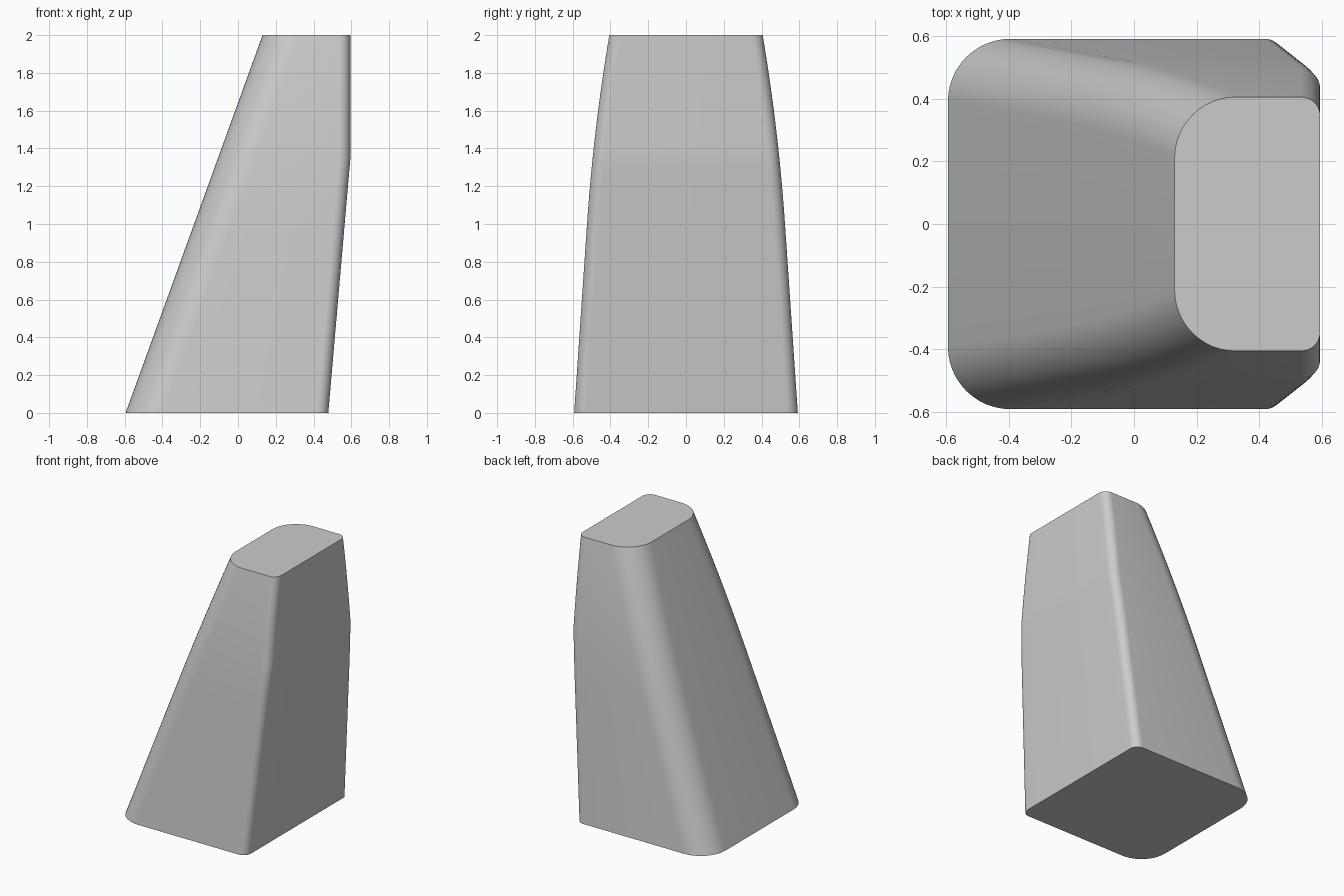
import bpy
import bmesh
from math import cos, sin, pi

cube = bpy.data.objects.get("Cube")
if cube:
    bpy.data.objects.remove(cube, do_unlink=True)

HEIGHT = 2.0
KNEE = 1.35      # height where the +x wall turns vertical
ARC_STEPS = 12   # segments in each rounded corner
LEVELS = 40


def section(z):
    """Rounded rectangle at height z, with large -x and small +x corners."""
    t = z / HEIGHT
    x_min = -0.595 + 0.725 * t
    x_max = 0.478 + 0.117 * min(z / KNEE, 1)
    half = 0.592 - 0.068 * z
    if z > 1:
        half -= 0.05 * (z - 1) ** 2
    big, small = 0.2 - 0.005 * t, 0.06
    corners = [(x_max, half, small, 1, 1, 0), (x_min, half, big, -1, 1, 1),
               (x_min, -half, big, -1, -1, 2), (x_max, -half, small, 1, -1, 3)]
    points = []
    for x, y, r, sx, sy, quarter in corners:
        for i in range(ARC_STEPS + 1):
            a = (quarter + i / ARC_STEPS) * pi / 2
            points.append((x - sx * r + r * cos(a), y - sy * r + r * sin(a), z))
    return points


# Tapered body lofted through the sections, with flat caps
bm = bmesh.new()
heights = sorted({HEIGHT * i / LEVELS for i in range(LEVELS + 1)} | {KNEE})
rings = [[bm.verts.new(p) for p in section(z)] for z in heights]
for low, high in zip(rings, rings[1:]):
    for i in range(len(low)):
        j = (i + 1) % len(low)
        bm.faces.new((low[i], low[j], high[j], high[i]))
bm.faces.new(rings[0][::-1])
bm.faces.new(rings[-1])
bmesh.ops.remove_doubles(bm, verts=bm.verts, dist=0.00001)
bmesh.ops.recalc_face_normals(bm, faces=bm.faces)
mesh = bpy.data.meshes.new("tapered_body")
bm.to_mesh(mesh)
bm.free()
body = bpy.data.objects.new("tapered_body", mesh)
bpy.context.collection.objects.link(body)

# Plain grey finish
grey = bpy.data.materials.new("light_grey")
grey.use_nodes = True
colour = (0.6, 0.6, 0.6, 1)
grey.diffuse_color = colour
grey.node_tree.nodes["Principled BSDF"].inputs["Base Color"].default_value = colour
mesh.materials.append(grey)

# Smooth walls, sharp cap edges
bpy.context.view_layer.objects.active = body
body.select_set(True)
bpy.ops.object.shade_smooth_by_angle(angle=pi / 6)
